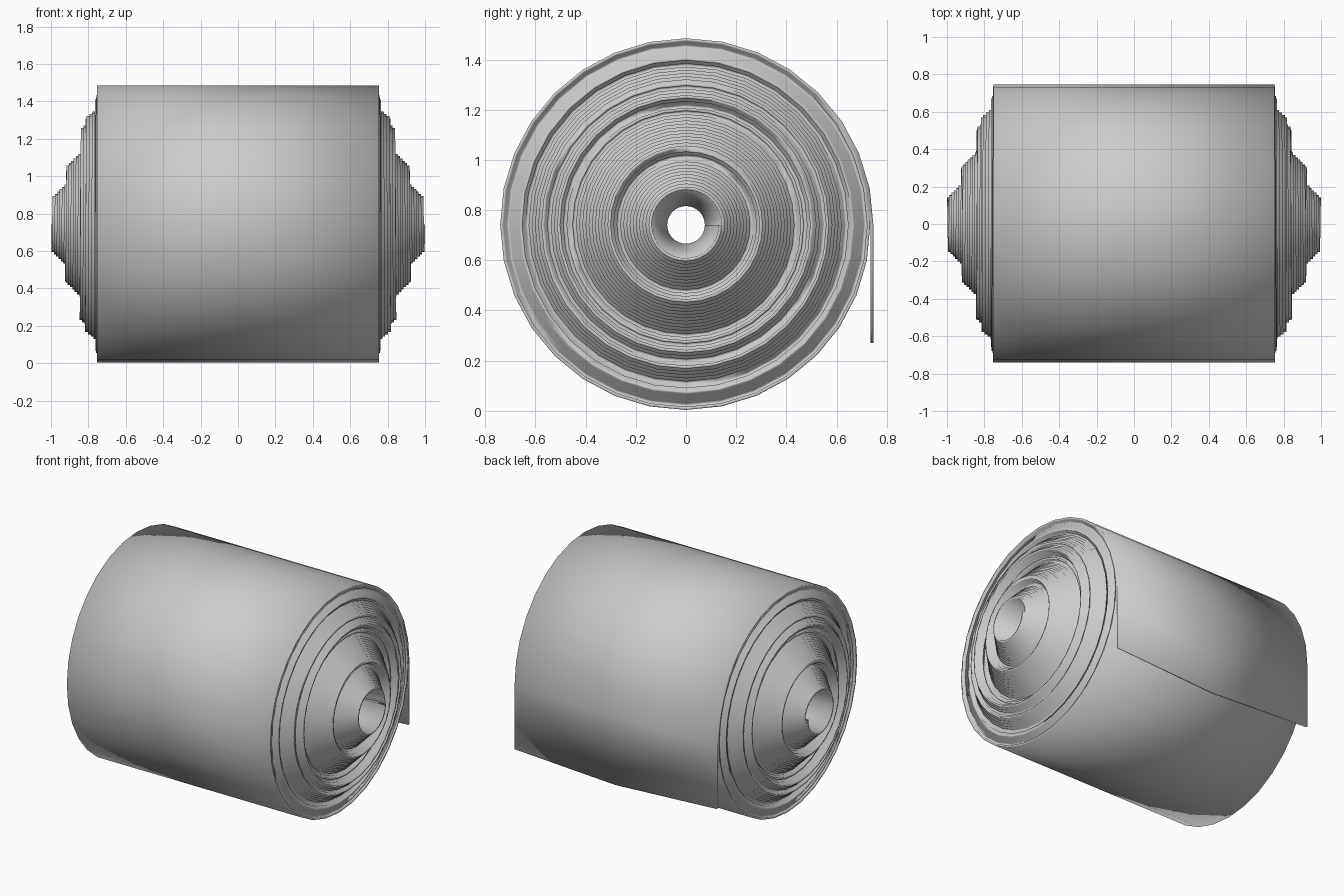
import bpy, bmesh, math

if "Cube" in bpy.data.objects:
    bpy.data.objects.remove(bpy.data.objects["Cube"])

SIDES, TURNS = 32, 49
R_IN, R_OUT, R_CORE = 0.13, 0.747, 0.075
ZC = 0.741
M = SIDES * TURNS
PITCH = (R_OUT - R_IN) / TURNS

# half width of the rolled sheet at each radius (uneven edges form the ridges)
PROFILE = [(0.13, 1.0), (0.262, 0.868), (0.295, 0.925), (0.44, 0.78), (0.455, 0.81),
           (0.475, 0.79), (0.498, 0.847), (0.54, 0.80), (0.56, 0.82), (0.60, 0.77),
           (0.63, 0.745), (0.655, 0.765), (0.71, 0.745), (0.725, 0.755), (0.76, 0.742)]


def half_width(r):
    for (r0, w0), (r1, w1) in zip(PROFILE, PROFILE[1:]):
        if r <= r1:
            return w0 + (w1 - w0) * max(0, r - r0) / (r1 - r0)
    return PROFILE[-1][1]


def radius(i):
    return R_IN + PITCH * i / SIDES


def point(i, x, r=None):
    r = radius(i) if r is None else r
    a = 2 * math.pi * (M - i) / SIDES
    return (x, r * math.cos(a), ZC + r * math.sin(a))


bm = bmesh.new()
new = bm.verts.new
LAST = M - SIDES

# stepped spiral end on each side: a = outer layer edge, b = inner layer edge
ends = {}
for s in (-1, 1):
    a = {i: new(point(i, s * half_width(radius(i)))) for i in range(LAST + 1)}
    b = {i: new(point(i, s * half_width(radius(i - SIDES)))) for i in range(SIDES, M + 1)}
    ends[s] = (a, b)
    for i in range(LAST):
        bm.faces.new((a[i], a[i + 1], b[i + 1 + SIDES], b[i + SIDES]))
        if i >= SIDES:
            bm.faces.new((a[i], a[i + 1], b[i + 1], b[i]))

# tapered core and outer skin, each with a middle row
core = {i: new(point(i, 0, R_CORE)) for i in range(SIDES + 1)}
skin = {i: new(point(i, 0)) for i in range(LAST, M + 1)}
for s in (-1, 1):
    a, b = ends[s]
    for i in range(SIDES):
        bm.faces.new((a[i], a[i + 1], core[i + 1], core[i]))
    for i in range(LAST, M):
        bm.faces.new((b[i], b[i + 1], skin[i + 1], skin[i]))

# loose tail hanging straight down, slightly longer in the middle
y_in, y_out = R_OUT - PITCH, R_OUT
mid_in, mid_out = new((0, y_in, 0.27)), new((0, y_out, 0.27))
for s in (-1, 1):
    a, b = ends[s]
    w = a[LAST].co.x
    t_in, t_out = new((w, y_in, 0.31)), new((w, y_out, 0.31))
    bm.faces.new((b[M], skin[M], mid_out, t_out))
    bm.faces.new((a[LAST], skin[LAST], mid_in, t_in))
    bm.faces.new((t_in, t_out, mid_out, mid_in))
    bm.faces.new((a[LAST], b[M], t_out, t_in))

bmesh.ops.remove_doubles(bm, verts=bm.verts, dist=1e-6)
bmesh.ops.recalc_face_normals(bm, faces=bm.faces)
for f in bm.faces:
    f.smooth = True
mesh = bpy.data.meshes.new("rolled_sheet")
bm.to_mesh(mesh)
bm.free()
bpy.context.collection.objects.link(bpy.data.objects.new("rolled_sheet", mesh))
